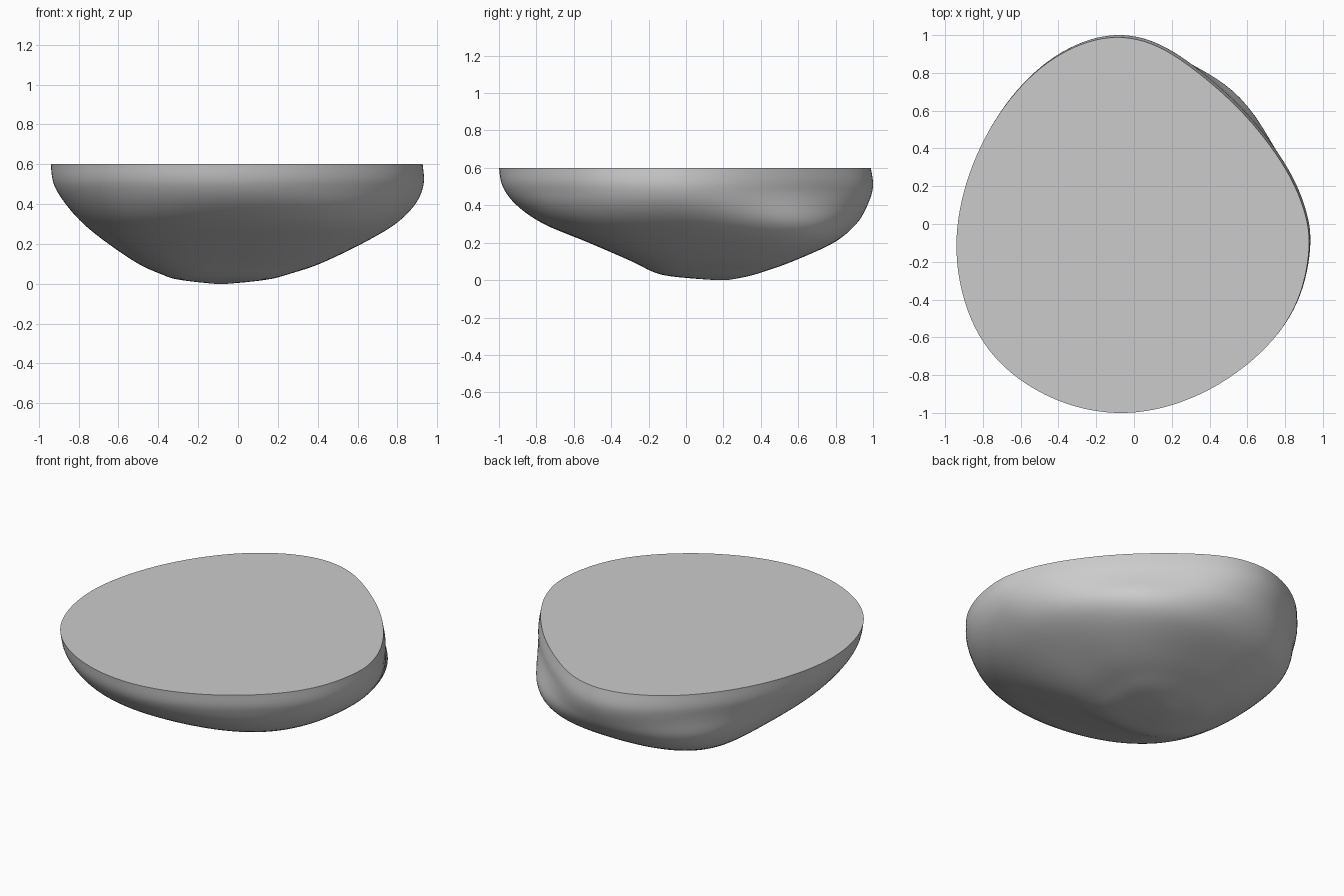
import bpy, bmesh, math

if "Cube" in bpy.data.objects:
    bpy.data.objects.remove(bpy.data.objects["Cube"])

# Rim outline (x, y), anticlockwise from the right
RIM = [(.93, -.12), (.91, .05), (.82, .28), (.60, .577), (.35, .80), (.13, .95), (-.09, 1.0),
       (-.31, .945), (-.52, .81), (-.71, .59), (-.85, .32), (-.925, .04), (-.93, -.22),
       (-.86, -.50), (-.70, -.74), (-.42, -.925), (-.09, -1.0), (.22, -.95),
       (.50, -.815), (.74, -.61), (.88, -.38)]

# Levels: z, left x, right x, front y, back y
LEVELS = [(0, -.12, -.05, .16, .22), (.01, -.22, .06, .02, .28), (.025, -.32, .17, -.11, .35),
          (.05, -.39, .26, -.19, .43), (.10, -.50, .41, -.29, .57), (.20, -.65, .62, -.52, .79),
          (.30, -.775, .79, -.76, .91), (.40, -.865, .89, -.905, .97),
          (.50, -.925, .932, -.98, 1.0), (.60, -.94, .927, -1.0, .988)]


def catmull(pts, closed, steps):
    """Smooth curve through points of any dimension."""
    n = len(pts)
    get = (lambda i: pts[i % n]) if closed else (lambda i: pts[min(max(i, 0), n - 1)])
    out = []
    for i in range(n if closed else n - 1):
        p = [get(i + k) for k in (-1, 0, 1, 2)]
        for s in range(steps):
            t = s / steps
            out.append(tuple(.5 * (2 * b + (c - a) * t + (2 * a - 5 * b + 4 * c - d) * t * t
                                   + (3 * b - a - 3 * c + d) * t ** 3) for a, b, c, d in zip(*p)))
    return out if closed else out + [pts[-1]]


def normalise(pts):
    """Fit an outline to the -1..1 square."""
    spans = [(min(c), max(c)) for c in zip(*pts)]
    return [tuple(2 * (v - lo) / (hi - lo) - 1 for v, (lo, hi) in zip(p, spans)) for p in pts]


outline = catmull(RIM, True, 6)
n = len(outline)
for _ in range(12):
    outline = [tuple((a + 2 * b + c) / 4 for a, b, c in zip(outline[i - 1], outline[i], outline[(i + 1) % n]))
               for i in range(n)]
outline = normalise(outline)

# Fuller, squarer cross-section for the underside
low = []
for u, v in outline:
    a = math.atan2(v, u)
    r = (abs(math.cos(a)) ** 2.9 + abs(math.sin(a)) ** 2.9) ** (-1 / 2.9)
    low.append((r * math.cos(a), r * math.sin(a)))

# Rounded, lopsided stone body as stacked scaled rings
bm = bmesh.new()
rings = []
for z, x0, x1, y0, y1 in catmull(LEVELS, False, 5):
    t = min(max((z - .12) / .38, 0), 1)
    w = t * t * (3 - 2 * t)
    shape = normalise([(p[0] * (1 - w) + q[0] * w, p[1] * (1 - w) + q[1] * w)
                       for p, q in zip(low, outline)])
    rings.append([bm.verts.new(((x0 + x1) / 2 + u * (x1 - x0) / 2,
                                (y0 + y1) / 2 + v * (y1 - y0) / 2, max(z, 0))) for u, v in shape])
for a, b in zip(rings, rings[1:]):
    for i in range(n):
        j = (i + 1) % n
        bm.faces.new((a[i], a[j], b[j], b[i]))

# Flat cut top and small base
bm.faces.new(rings[-1])
bm.faces.new(rings[0][::-1])
bm.normal_update()
mesh = bpy.data.meshes.new("half_stone")
bm.to_mesh(mesh)
bm.free()
body = bpy.data.objects.new("half_stone", mesh)
bpy.context.collection.objects.link(body)
bpy.context.view_layer.objects.active = body
body.select_set(True)
bpy.ops.object.shade_smooth_by_angle(angle=0.8)
